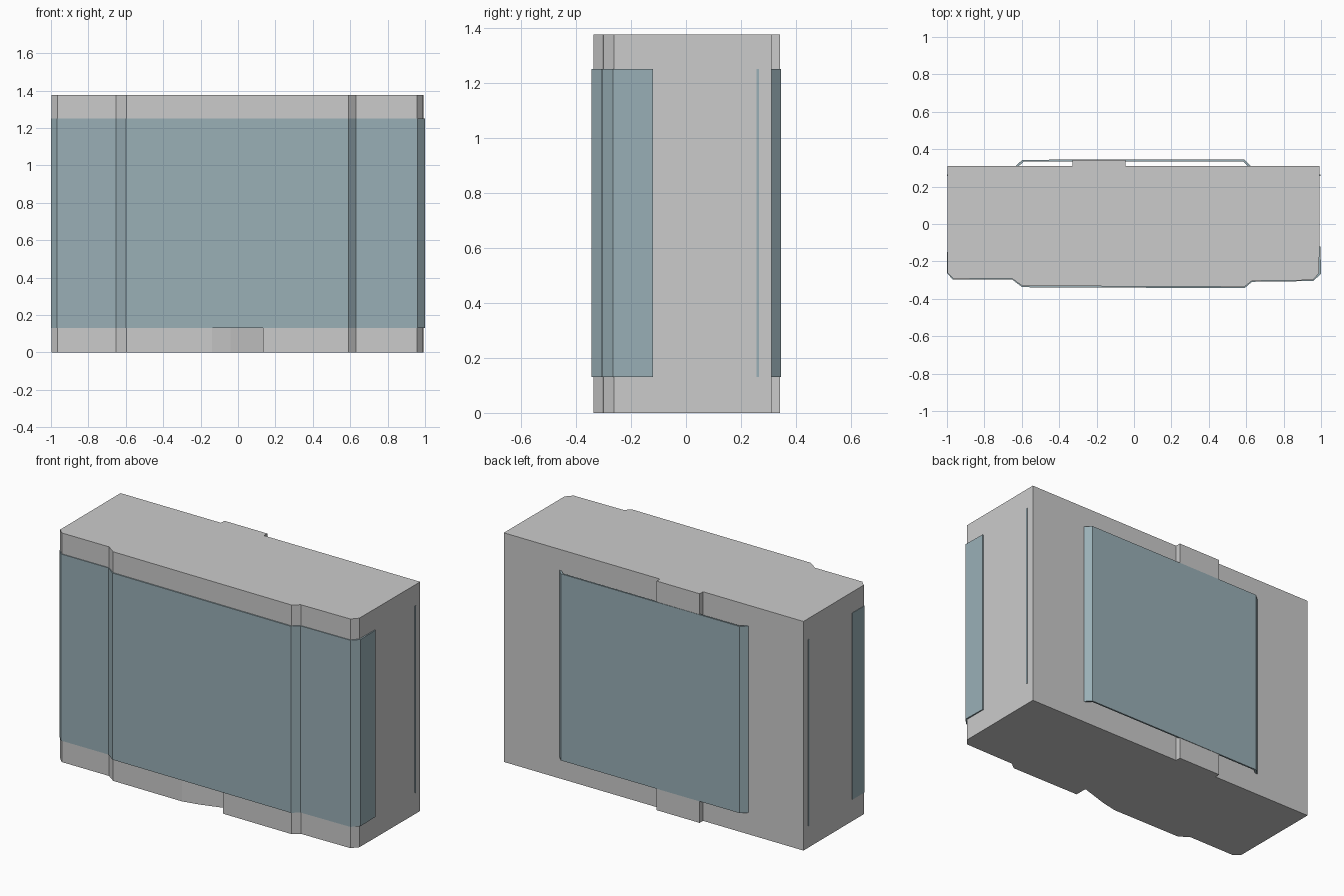
import bpy
import bmesh
from mathutils import Vector

if "Cube" in bpy.data.objects:
    bpy.data.objects.remove(bpy.data.objects["Cube"])

H = 1.375                  # full height
G0, G1 = 0.13, 1.25        # lower and upper edge of the glazing

glass = bpy.data.materials.new("glass_blue_grey")
glass.diffuse_color = (0.32, 0.43, 0.47, 1)
glass.use_nodes = True
glass.node_tree.nodes["Principled BSDF"].inputs["Base Color"].default_value = glass.diffuse_color


def make_object(name, bm, mat=None):
    me = bpy.data.meshes.new(name)
    bmesh.ops.recalc_face_normals(bm, faces=bm.faces[:])
    bm.to_mesh(me)
    bm.free()
    ob = bpy.data.objects.new(name, me)
    bpy.context.collection.objects.link(ob)
    if mat:
        me.materials.append(mat)
    return ob


def prism(name, profile, z0, z1, mat=None):
    """Extrude a closed plan outline upwards."""
    bm = bmesh.new()
    base = bm.faces.new([bm.verts.new((x, y, z0)) for x, y in profile])
    ext = bmesh.ops.extrude_face_region(bm, geom=[base])
    top = [v for v in ext["geom"] if isinstance(v, bmesh.types.BMVert)]
    bmesh.ops.translate(bm, verts=top, vec=Vector((0, 0, z1 - z0)))
    return make_object(name, bm, mat)


def rect(x0, x1, y0, y1):
    return [(x0, y0), (x1, y0), (x1, y1), (x0, y1)]


def ribbon(name, path, inner, z0, z1, mat):
    """Thin upright sheet between an outer and an inner plan path."""
    return prism(name, path + inner[::-1], z0, z1, mat)


# Main block: chamfered front corners and a shallow front bay
front = [(-0.997, -0.262), (-0.965, -0.293), (-0.652, -0.292), (-0.597, -0.331),
         (0.10, -0.334), (0.59, -0.336), (0.63, -0.304), (0.957, -0.300), (0.99, -0.262)]
body = prism("building_block", front + [(0.993, 0.31), (-0.997, 0.31)], 0, H)

# Skewed entrance recess cut into the foot of the front
cutter = prism("entrance_cutter", [(-0.14, -0.40), (0.135, -0.40), (0.135, -0.258),
                                   (-0.04, -0.312), (-0.14, -0.333)], -0.1, G0)
cutter.hide_render = True
cutter.hide_viewport = True
cut = body.modifiers.new("entrance", "BOOLEAN")
cut.operation = "DIFFERENCE"
cut.solver = "EXACT"
cut.object = cutter

# Full-height service shaft on the back
prism("rear_shaft", rect(-0.33, -0.045, 0.30, 0.342), 0, H)

# Front glazing wrapping round both corners
outer = [(-1.0, -0.15), (-1.0, -0.264), (-0.967, -0.298), (-0.651, -0.297),
         (-0.598, -0.338), (0.10, -0.341), (0.591, -0.343), (0.631, -0.309),
         (0.959, -0.305), (1.0, -0.265), (0.997, -0.12)]
inner = [(-0.996, -0.15)] + front + [(0.99, -0.12)]
# drop to matching ends so the sheet stays closed
ribbon("front_glazing", outer, inner, G0, G1, glass)

# Rear glazing bay with bevelled returns
rear_out = [(-0.632, 0.311), (-0.597, 0.343), (-0.045, 0.345), (0.59, 0.345), (0.622, 0.311)]
rear_in = [(-0.615, 0.311), (-0.59, 0.333), (-0.045, 0.335), (0.583, 0.335), (0.607, 0.311)]
ribbon("rear_glazing", rear_out, rear_in, G0, G1, glass)

# Narrow window slit near the back of each side
for side, x in (("left", -0.995), ("right", 0.992)):
    prism(side + "_window_slit", rect(x - 0.005, x + 0.005, 0.257, 0.265), G0, G1, glass)
